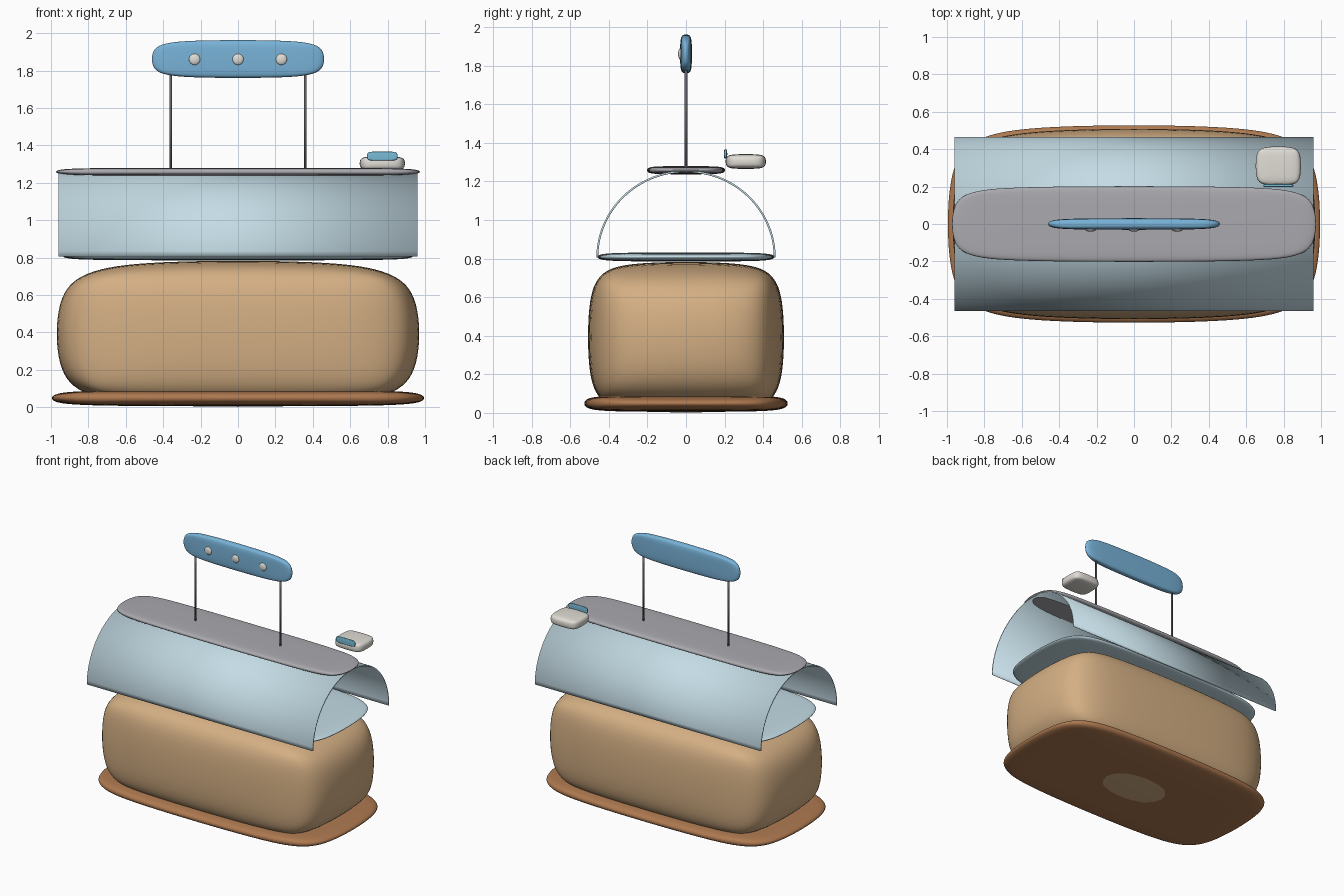
import bpy, bmesh, math

if "Cube" in bpy.data.objects:
    bpy.data.objects.remove(bpy.data.objects["Cube"])


def material(name, rgb):
    m = bpy.data.materials.new(name)
    m.diffuse_color = (*rgb, 1)
    m.use_nodes = True
    m.node_tree.nodes["Principled BSDF"].inputs["Base Color"].default_value = m.diffuse_color
    return m


TAN = material("tan", (0.66, 0.43, 0.23))
BROWN = material("brown", (0.42, 0.19, 0.08))
GLASS = material("pale_blue", (0.55, 0.71, 0.78))
BLUE = material("blue", (0.19, 0.45, 0.69))
CYAN = material("light_blue", (0.19, 0.50, 0.68))
WHITE = material("off_white", (0.75, 0.72, 0.67))
GREY = material("grey", (0.40, 0.40, 0.43))
STEEL = material("dark_grey", (0.12, 0.12, 0.13))


def add_object(name, bm, mat):
    bmesh.ops.recalc_face_normals(bm, faces=bm.faces)
    me = bpy.data.meshes.new(name)
    bm.to_mesh(me)
    bm.free()
    for p in me.polygons:
        p.use_smooth = True
    me.materials.append(mat)
    ob = bpy.data.objects.new(name, me)
    bpy.context.collection.objects.link(ob)
    return ob


def soft_box(name, lo, hi, flat, mat):
    """Bevelled, subdivided box; flat = share of each axis left unbevelled."""
    bm = bmesh.new()
    bmesh.ops.create_cube(bm, size=2)
    bmesh.ops.bevel(bm, geom=bm.edges[:], offset=0.5, offset_type='OFFSET',
                    segments=2, profile=0.5, affect='EDGES')
    for v in bm.verts:
        for i in range(3):
            c, b = abs(v.co[i]), flat[i]
            c = c * b / 0.5 if c <= 0.5 else b + (c - 0.5) * (1 - b) / 0.5
            half = (hi[i] - lo[i]) / 2 * 1.006
            v.co[i] = math.copysign(c, v.co[i]) * half + (hi[i] + lo[i]) / 2
    ob = add_object(name, bm, mat)
    sub = ob.modifiers.new("smooth", 'SUBSURF')
    sub.levels = sub.render_levels = 3
    return ob


# loaf-shaped body, foot plate and inner tray
soft_box("body", (-0.975, -0.51, 0.0), (0.975, 0.51, 0.785), (0.5, 0.6, 0.5), TAN)
soft_box("base", (-1, -0.53, 0.005), (1, 0.53, 0.093), (0.55, 0.55, 0.5), BROWN)
soft_box("tray", (-0.94, -0.46, 0.785), (0.94, 0.46, 0.832), (0.6, 0.55, 0.5), GLASS)

# curved open-ended cover
bm = bmesh.new()
rings = []
for i in range(49):
    a = math.pi * i / 48
    y, z = 0.46 * math.cos(a), 0.805 + 0.447 * math.sin(a)
    rings.append([bm.verts.new((x, y, z)) for x in (-0.96, 0.96)])
for a, b in zip(rings, rings[1:]):
    bm.faces.new((a[0], a[1], b[1], b[0]))
cover = add_object("curved_cover", bm, GLASS)
solid = cover.modifiers.new("thickness", 'SOLIDIFY')
solid.thickness = 0.01
solid.offset = 0

# top plate
soft_box("top_plate", (-0.975, -0.203, 1.237), (0.975, 0.203, 1.28), (0.65, 0.55, 0.5), GREY)

# handle on two thin rods
soft_box("handle", (-0.463, -0.031, 1.76), (0.463, 0.031, 1.963), (0.5, 0.5, 0.5), BLUE)
for side, x in (("left", -0.36), ("right", 0.36)):
    bm = bmesh.new()
    bmesh.ops.create_cone(bm, cap_ends=True, segments=16, radius1=0.007,
                          radius2=0.007, depth=0.54)
    bmesh.ops.translate(bm, verts=bm.verts, vec=(x, 0, 1.525))
    add_object("rod_" + side, bm, STEEL)

# round buttons on the handle front
for n, x in enumerate((-0.232, 0, 0.232)):
    bm = bmesh.new()
    bmesh.ops.create_uvsphere(bm, u_segments=24, v_segments=12, radius=0.03)
    bmesh.ops.scale(bm, verts=bm.verts, vec=(1, 0.4, 1))
    bmesh.ops.translate(bm, verts=bm.verts, vec=(x, -0.029, 1.86))
    add_object(f"button_{n + 1}", bm, WHITE)

# small side block with its tab
soft_box("side_block", (0.65, 0.205, 1.265), (0.893, 0.415, 1.342), (0.5, 0.5, 0.5), WHITE)
soft_box("side_tab", (0.69, 0.197, 1.318), (0.853, 0.214, 1.367), (0.7, 0.5, 0.5), CYAN)
